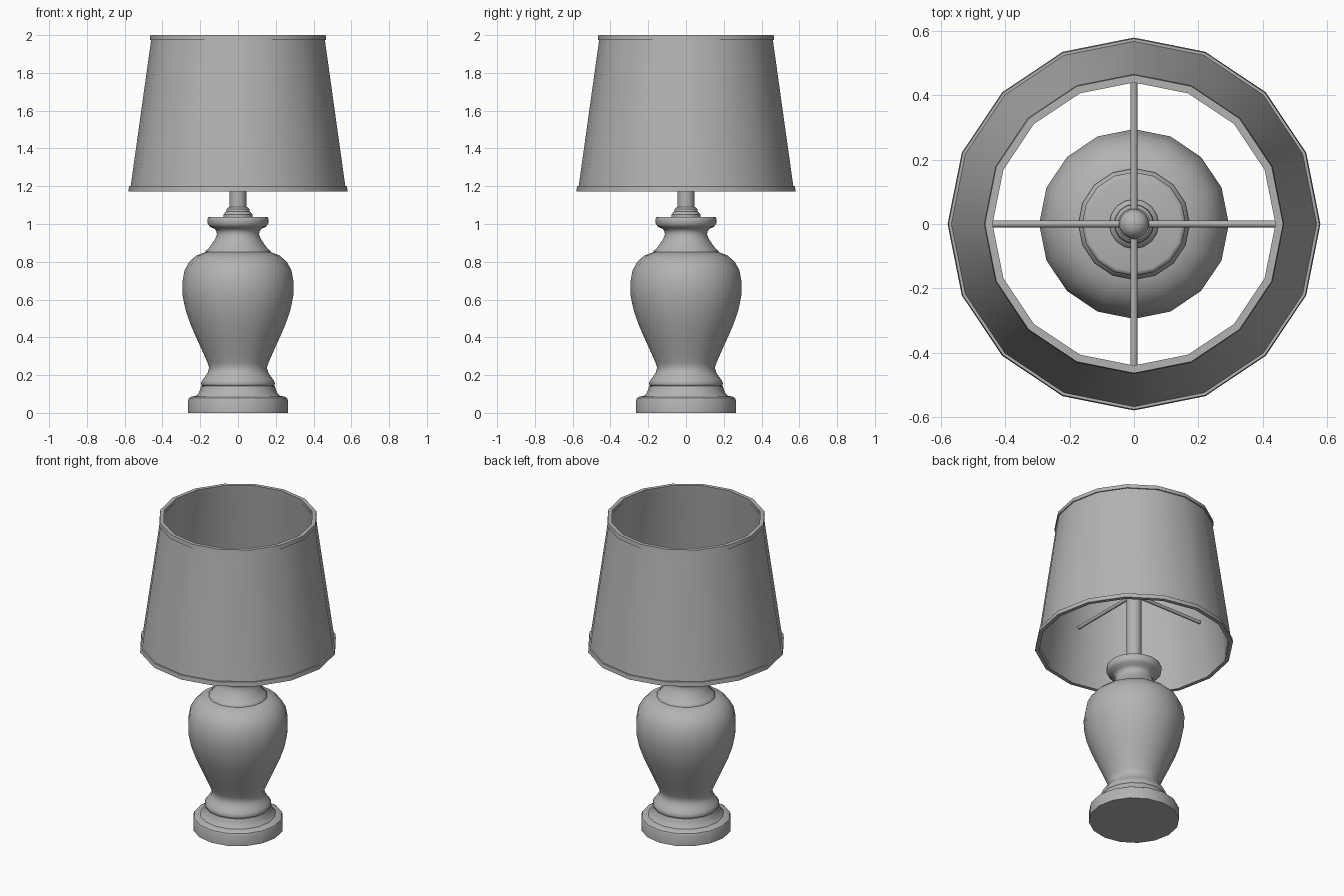
import bpy, bmesh, math

if "Cube" in bpy.data.objects:
    bpy.data.objects.remove(bpy.data.objects["Cube"])

SIDES = 16

# Mid grey for the whole lamp
grey = bpy.data.materials.new("grey")
grey.diffuse_color = (0.45, 0.45, 0.45, 1)
grey.use_nodes = True
grey.node_tree.nodes["Principled BSDF"].inputs["Base Color"].default_value = grey.diffuse_color


def finish(name, bm, angle=32):
    bmesh.ops.remove_doubles(bm, verts=bm.verts, dist=1e-5)
    bmesh.ops.recalc_face_normals(bm, faces=bm.faces)
    me = bpy.data.meshes.new(name)
    bm.to_mesh(me)
    bm.free()
    for p in me.polygons:
        p.use_smooth = True
    me.set_sharp_from_angle(angle=math.radians(angle))
    me.materials.append(grey)
    ob = bpy.data.objects.new(name, me)
    bpy.context.collection.objects.link(ob)
    return ob


def lathe(name, profile, loop=False, sides=SIDES, angle=32):
    """Revolve (radius, z) points; cap the ends, or close the profile as a ring."""
    bm = bmesh.new()
    rings = []
    for r, z in profile:
        rings.append([bm.verts.new((r * math.cos(2 * math.pi * i / sides),
                                    r * math.sin(2 * math.pi * i / sides), z))
                      for i in range(sides)])
    pairs = list(zip(rings, rings[1:]))
    if loop:
        pairs.append((rings[-1], rings[0]))
    for a, b in pairs:
        for i in range(sides):
            j = (i + 1) % sides
            bm.faces.new((a[i], a[j], b[j], b[i]))
    if not loop:
        bm.faces.new(rings[0])
        bm.faces.new(rings[-1])
    return finish(name, bm)if angle == 32 else finish(name, bm, angle)


# Stepped foot
lathe("base", [(0.265, 0), (0.265, 0.065), (0.26, 0.078), (0.245, 0.087),
               (0.222, 0.09), (0.208, 0.105), (0.2, 0.125), (0.194, 0.143)])

# Vase body rising out of a flared collar
lathe("vase_body", [(0.18, 0.138), (0.192, 0.145), (0.197, 0.155), (0.188, 0.175),
                    (0.172, 0.195), (0.16, 0.215), (0.153, 0.238), (0.16, 0.262),
                    (0.183, 0.315), (0.215, 0.385), (0.25, 0.465), (0.278, 0.545),
                    (0.294, 0.625), (0.295, 0.69), (0.283, 0.755), (0.258, 0.8),
                    (0.222, 0.832), (0.17, 0.853)], angle=50)

# Waisted neck and rounded cap
lathe("neck", [(0.173, 0.848), (0.173, 0.857), (0.158, 0.868), (0.139, 0.893),
               (0.123, 0.918), (0.112, 0.942), (0.113, 0.96), (0.124, 0.975),
               (0.148, 0.985), (0.16, 1.0), (0.162, 1.025), (0.158, 1.035),
               (0.148, 1.038)], angle=55)

# Stem with small stepped socket
lathe("socket", [(0.077, 1.035), (0.077, 1.05), (0.068, 1.062), (0.062, 1.066),
                 (0.06, 1.08), (0.05, 1.09)])
lathe("stem", [(0.044, 1.08), (0.044, 1.52)])

# Ball finial
bm = bmesh.new()
bmesh.ops.create_uvsphere(bm, u_segments=16, v_segments=10, radius=0.047)
bmesh.ops.translate(bm, verts=bm.verts, vec=(0, 0, 1.53))
finish("finial", bm)

# Crossed shade supports
for name, rot in (("support_x", (0, math.pi / 2, 0)), ("support_y", (math.pi / 2, 0, 0))):
    bpy.ops.mesh.primitive_cylinder_add(vertices=8, radius=0.011, depth=1.0,
                                        location=(0, 0, 1.52), rotation=rot)
    ob = bpy.context.object
    ob.name = name
    ob.data.materials.append(grey)
    bpy.ops.object.shade_smooth_by_angle(angle=math.radians(50))

# Tapered shade with trim rings at both rims
lathe("shade", [(0.571, 1.18), (0.457, 1.995), (0.445, 1.995), (0.559, 1.18)], loop=True)
lathe("shade_bottom_trim", [(0.58, 1.173), (0.577, 1.2), (0.553, 1.2), (0.556, 1.173)], loop=True)
lathe("shade_top_trim", [(0.467, 1.975), (0.464, 2.0), (0.44, 2.0), (0.443, 1.975)], loop=True)
